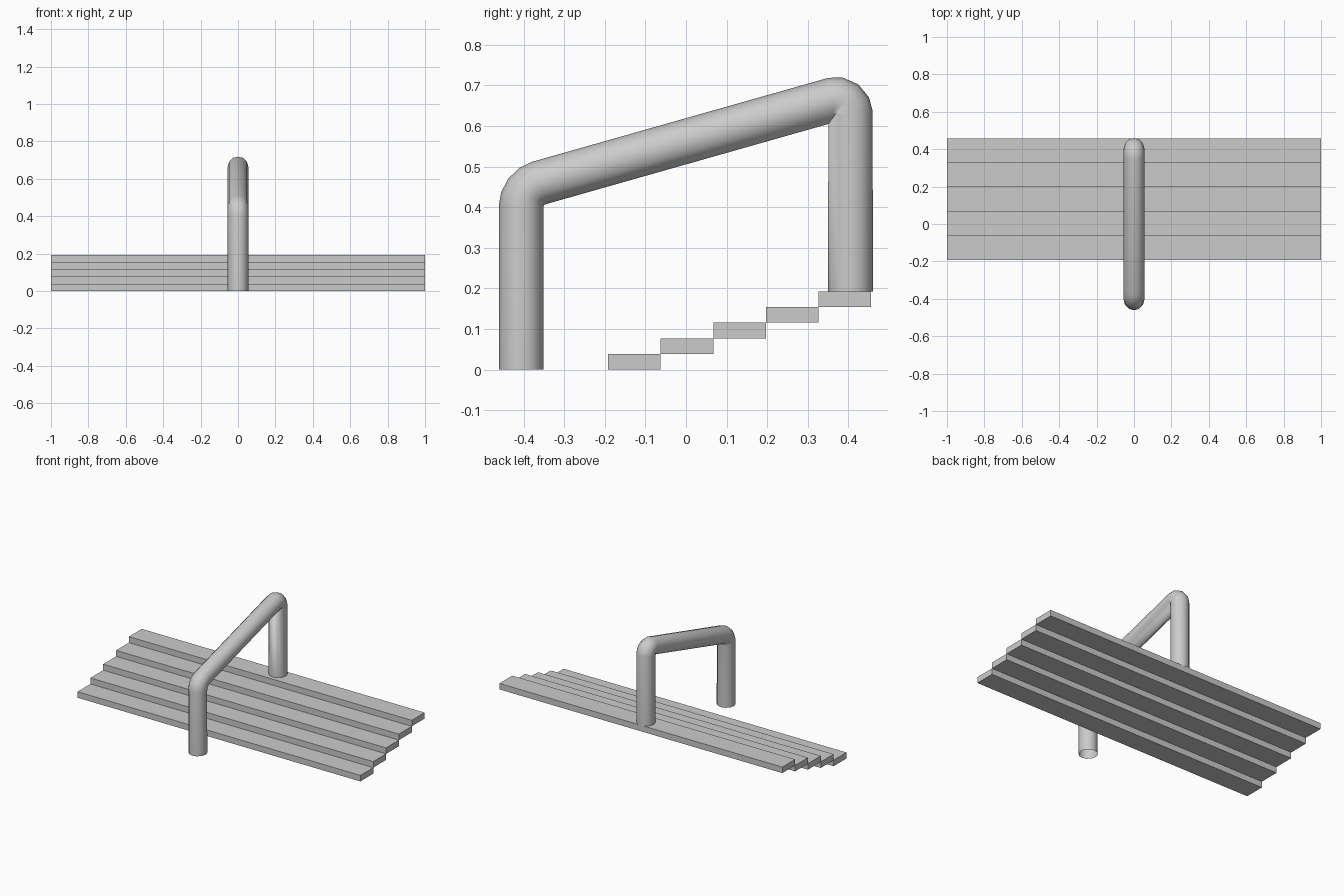
import bpy
import math
from mathutils import Vector

cube = bpy.data.objects.get("Cube")
if cube:
    bpy.data.objects.remove(cube, do_unlink=True)

# Single grey finish
grey = bpy.data.materials.new("plain_grey")
grey.use_nodes = True
colour = (0.6, 0.6, 0.6, 1)
grey.diffuse_color = colour
grey.node_tree.nodes["Principled BSDF"].inputs["Base Color"].default_value = colour


def add_step(index, depth=0.1296, height=0.0385, start=-0.192):
    bpy.ops.mesh.primitive_cube_add(
        size=1, location=(0, start + depth * (index + 0.5), height * (index + 0.5)))
    step = bpy.context.object
    step.name = f"step_{index + 1}"
    step.scale = (2, depth, height)
    bpy.ops.object.transform_apply(location=False, rotation=False, scale=True)
    step.data.materials.append(grey)


def rounded_corner(before, corner, after, trim=0.047, segments=4):
    """Points of an arc that rounds a corner of the path."""
    d1 = (before - corner).normalized()
    d2 = (after - corner).normalized()
    half = d1.angle(d2) / 2
    radius = trim * math.tan(half)
    centre = corner + (d1 + d2).normalized() * trim / math.cos(half)
    a = (corner + d1 * trim - centre).normalized()
    b = (corner + d2 * trim - centre).normalized()
    return [centre + a.slerp(b, i / segments) * radius for i in range(segments + 1)]


# Five wide steps
for i in range(5):
    add_step(i)

# Bent tube handrail, open at both feet
foot, low, high, top_foot = (
    Vector((0, y, z)) for y, z in
    ((-0.406, 0), (-0.406, 0.447), (0.405, 0.677), (0.405, 0.192)))
path = [foot, *rounded_corner(foot, low, high), *rounded_corner(low, high, top_foot), top_foot]

curve = bpy.data.curves.new("handrail", "CURVE")
curve.dimensions = "3D"
curve.twist_mode = "MINIMUM"
curve.bevel_depth = 0.055
curve.bevel_resolution = 4
spline = curve.splines.new("POLY")
spline.points.add(len(path) - 1)
for point, position in zip(spline.points, path):
    point.co = (*position, 1)
rail = bpy.data.objects.new("handrail", curve)
bpy.context.collection.objects.link(rail)
curve.materials.append(grey)

bpy.ops.object.select_all(action="DESELECT")
rail.select_set(True)
bpy.context.view_layer.objects.active = rail
bpy.ops.object.convert(target="MESH")
bpy.ops.object.shade_smooth()
